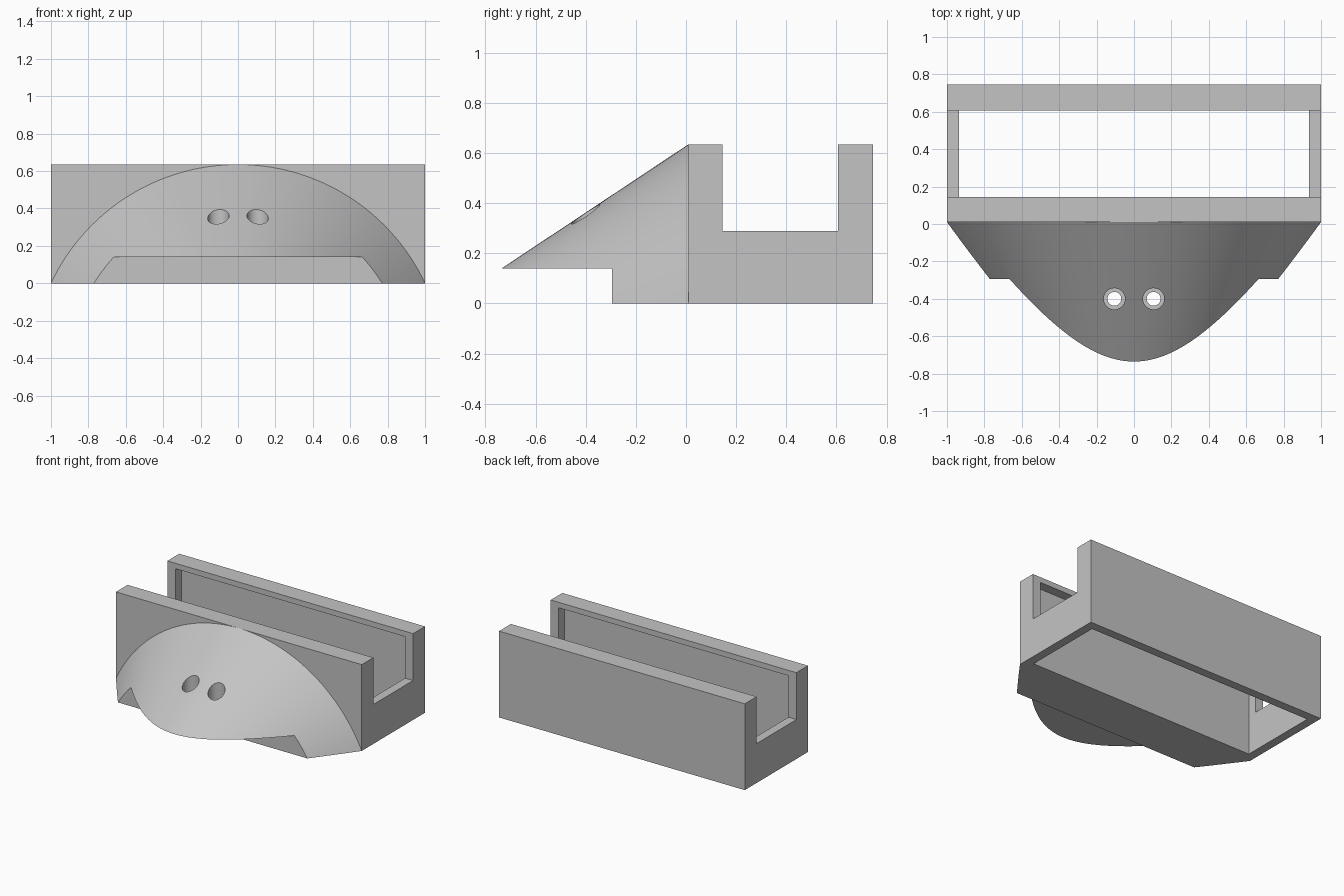
import bpy
import bmesh
import math
from mathutils import Matrix, Vector

cube = bpy.data.objects.get("Cube")
if cube:
    bpy.data.objects.remove(cube, do_unlink=True)

grey = bpy.data.materials.new("light grey")
grey.use_nodes = True
colour = (0.55, 0.55, 0.55, 1)
grey.diffuse_color = colour
grey.node_tree.nodes["Principled BSDF"].inputs["Base Color"].default_value = colour


def make_object(name, bm):
    bmesh.ops.recalc_face_normals(bm, faces=bm.faces)
    mesh = bpy.data.meshes.new(name)
    bm.to_mesh(mesh)
    bm.free()
    mesh.materials.append(grey)
    obj = bpy.data.objects.new(name, mesh)
    bpy.context.collection.objects.link(obj)
    return obj


def box(name, low, high):
    low, high = Vector(low), Vector(high)
    bm = bmesh.new()
    place = Matrix.Translation((low + high) / 2) @ Matrix.Diagonal((*(high - low), 1))
    bmesh.ops.create_cube(bm, size=1, matrix=place)
    return make_object(name, bm)


def cone(name, r1, r2, depth, segments, place):
    bm = bmesh.new()
    bmesh.ops.create_cone(bm, cap_ends=True, segments=segments, radius1=r1,
                          radius2=r2, depth=depth, matrix=place)
    return make_object(name, bm)


def cut(target, tool, operation="DIFFERENCE"):
    mod = target.modifiers.new(tool.name, "BOOLEAN")
    mod.operation = operation
    mod.solver = "EXACT"
    mod.object = tool
    bpy.context.view_layer.objects.active = target
    bpy.ops.object.modifier_apply(modifier=mod.name)
    bpy.data.objects.remove(tool, do_unlink=True)


FRONT, BACK, TOP = 0.01, 0.745, 0.635

# Hollow housing, open below, with a slot along its top
housing = box("housing", (-1, FRONT, 0), (1, BACK, TOP))
cut(housing, box("cavity", (-0.935, FRONT + 0.065, -0.2), (0.935, BACK - 0.065, 0.595)))
cut(housing, box("slot", (-1.2, 0.145, 0.29), (1.2, 0.607, 1)))

# Sloping nose: part of a cone whose axis lies below the base
radius, length = 1.105, 1.664
place = Matrix.Translation((0, FRONT - length / 2, TOP - radius)) @ Matrix.Rotation(math.pi / 2, 4, "X")
nose = cone("sloping_nose", radius, 0, length, 160, place)
cut(nose, box("base_trim", (-1.3, -2, 0), (1.3, 0.3, 1)), "INTERSECT")
cut(nose, box("undercut", (-1.3, -2, -0.2), (1.3, -0.295, 0.14)))

# Counterbored screw holes
for side in (-1, 1):
    for r, bottom in ((0.057, 0.22), (0.037, 0)):
        spot = Matrix.Translation((side * 0.105, -0.4, bottom + 0.4))
        cut(nose, cone("screw_hole", r, r, 0.8, 32, spot))

# Smooth the cone and holes, keep hard edges
bpy.ops.object.select_all(action="DESELECT")
nose.select_set(True)
bpy.context.view_layer.objects.active = nose
bpy.ops.object.shade_smooth_by_angle(angle=math.radians(30))
